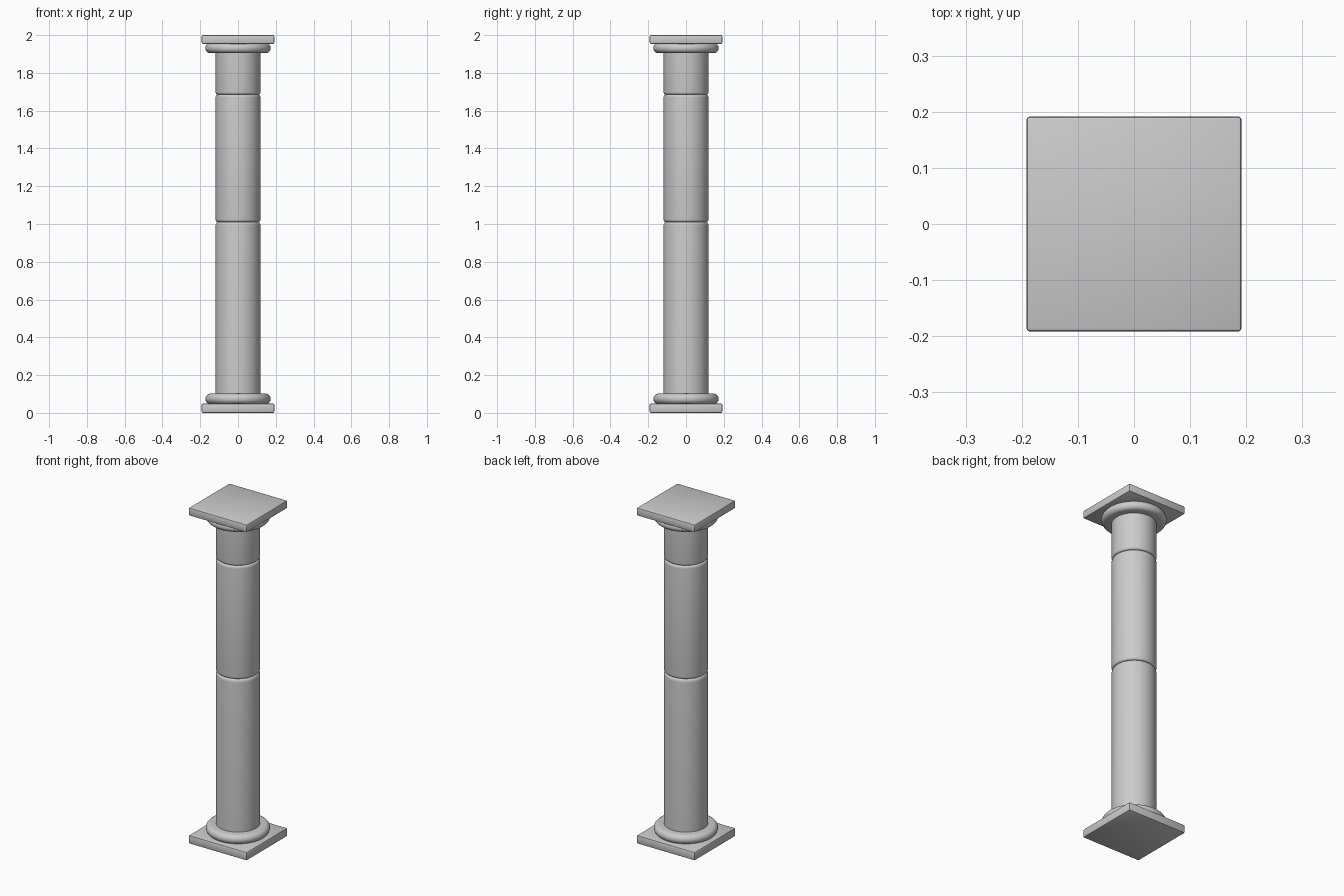
import bpy, bmesh
from math import sin, cos, pi, radians

if "Cube" in bpy.data.objects:
    bpy.data.objects.remove(bpy.data.objects["Cube"])

def finish(name, bm):
    bmesh.ops.remove_doubles(bm, verts=bm.verts, dist=1e-5)
    bmesh.ops.recalc_face_normals(bm, faces=bm.faces)
    me = bpy.data.meshes.new(name)
    bm.to_mesh(me)
    bm.free()
    ob = bpy.data.objects.new(name, me)
    bpy.context.collection.objects.link(ob)
    bpy.ops.object.select_all(action='DESELECT')
    ob.select_set(True)
    bpy.context.view_layer.objects.active = ob
    bpy.ops.object.shade_smooth_by_angle(angle=radians(35))
    return ob

def lathe(name, profile, steps=64):
    bm = bmesh.new()
    vs = [bm.verts.new((r, 0, z)) for r, z in profile]
    es = [bm.edges.new(p) for p in zip(vs, vs[1:])]
    bmesh.ops.spin(bm, geom=vs + es, cent=(0, 0, 0), axis=(0, 0, 1),
                   angle=2 * pi, steps=steps, use_merge=True)
    return finish(name, bm)

def slab(name, z0, z1, half=0.192):
    bm = bmesh.new()
    bmesh.ops.create_cube(bm, size=1)
    for v in bm.verts:
        v.co.x *= 2 * half
        v.co.y *= 2 * half
        v.co.z = z1 if v.co.z > 0 else z0
    bmesh.ops.bevel(bm, geom=bm.edges[:], offset=0.007, segments=2,
                    profile=0.5, affect='EDGES')
    return finish(name, bm)

def ring(name, z0, z1, radius=0.173):
    # half-round moulding
    h, zc = (z1 - z0) / 2, (z0 + z1) / 2
    arc = [(radius - h + h * cos(a), zc + h * sin(a))
           for a in (-pi / 2 + pi * i / 12 for i in range(13))]
    return lathe(name, [(0, z0)] + arc + [(0, z1)])

def drum(name, z0, z1, low=0.0, high=0.0, r=0.119, inset=0.013):
    # cylinder with optional rounded lower and upper rims
    def rim(size):
        if not size:
            return [(r, 0)]
        return [(r - inset + inset * sin(a), size * (1 - cos(a)))
                for a in (pi / 2 * i / 5 for i in range(6))]
    pts = [(0, z0)] + [(x, z0 + d) for x, d in rim(low)]
    pts += [(x, z1 - d) for x, d in reversed(rim(high))] + [(0, z1)]
    return lathe(name, pts)

# Base
slab("base_plinth", 0, 0.05)
ring("base_ring", 0.047, 0.102)

# Shaft, three stacked drums with rounded joints
drum("shaft_lower", 0.09, 1.01, high=0.02)
drum("shaft_middle", 1.01, 1.685, low=0.014, high=0.016)
drum("shaft_upper", 1.685, 1.92, low=0.012)

# Capital
ring("capital_ring", 1.905, 1.957)
slab("capital_slab", 1.953, 2.0)
